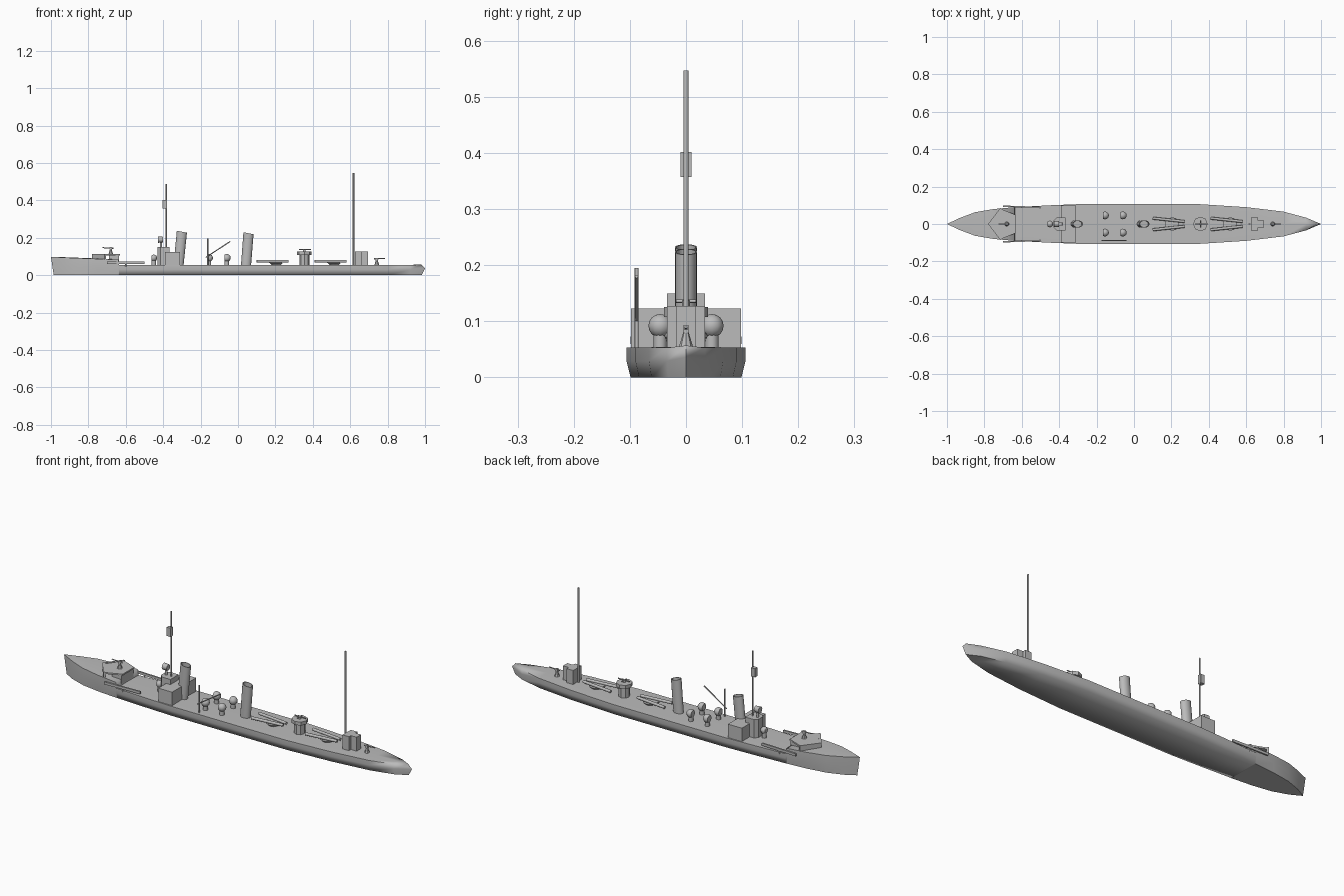
import bpy, bmesh, math
from mathutils import Vector

cube = bpy.data.objects.get("Cube")
if cube:
    bpy.data.objects.remove(cube, do_unlink=True)

grey = bpy.data.materials.new("naval_grey")
grey.use_nodes = True
colour = (0.5, 0.5, 0.5, 1)
grey.diffuse_color = colour
grey.node_tree.nodes["Principled BSDF"].inputs["Base Color"].default_value = colour

DECK = 0.053


def finish(name, bm, smooth=None):
    bmesh.ops.recalc_face_normals(bm, faces=bm.faces)
    me = bpy.data.meshes.new(name)
    bm.to_mesh(me)
    bm.free()
    ob = bpy.data.objects.new(name, me)
    bpy.context.collection.objects.link(ob)
    me.materials.append(grey)
    if smooth:
        bpy.ops.object.select_all(action='DESELECT')
        ob.select_set(True)
        bpy.context.view_layer.objects.active = ob
        bpy.ops.object.shade_smooth_by_angle(angle=math.radians(smooth))
    return ob


def prism(name, outline, z0, z1):
    """Vertical prism from a plan outline."""
    bm = bmesh.new()
    face = bm.faces.new([bm.verts.new((x, y, z0)) for x, y in outline])
    up = bmesh.ops.extrude_face_region(bm, geom=[face])["geom"]
    for v in up:
        if isinstance(v, bmesh.types.BMVert):
            v.co.z = z1
    return finish(name, bm)


def box(name, x0, x1, y0, y1, z0, z1):
    return prism(name, [(x0, y0), (x1, y0), (x1, y1), (x0, y1)], z0, z1)


def rod(name, a, b, r, r2=None, sides=10):
    """Straight cylinder or cone between two points."""
    a, b = Vector(a), Vector(b)
    bm = bmesh.new()
    bmesh.ops.create_cone(bm, cap_ends=True, segments=sides, radius1=r,
                          radius2=r if r2 is None else r2, depth=(b - a).length)
    q = Vector((0, 0, 1)).rotation_difference(b - a)
    for v in bm.verts:
        v.co = q @ v.co + (a + b) / 2
    return finish(name, bm, 40)


# Hull: stations of x, half width, deck height
stations = [(-0.93, .033, .094), (-0.85, .063, .091), (-0.75, .08, .087), (-0.64, .09, .083),
            (-0.635, .09, DECK), (-0.45, .1, DECK), (-0.3, .106, DECK), (0.35, .106, DECK),
            (0.6, .09, DECK), (0.8, .066, DECK), (0.92, .034, DECK)]
bm = bmesh.new()
rings = []
for x, w, h in stations:
    section = [(-w * .93, 0), (-w, h * .55), (-w, h), (0, h + .002), (w, h), (w, h * .55), (w * .93, 0)]
    rings.append([bm.verts.new((x, y, z)) for y, z in section])
for r, s in zip(rings, rings[1:]):
    for i in range(7):
        j = (i + 1) % 7
        bm.faces.new((r[i], r[j], s[j], s[i]))
# Stem and stern posts close the ends
for ring, post in ((rings[0], [(-.985, 0), (-.993, .05), (-1, .098)]),
                   (rings[-1], [(.982, 0), (1, .036), (.98, .057)])):
    low, mid, top = [bm.verts.new((x, 0, z)) for x, z in post]
    ends = [low, mid, top, top, top, mid, low]
    for i in range(7):
        j = (i + 1) % 7
        corners = [ring[i], ring[j], ends[j]]
        if ends[i] != ends[j]:
            corners.append(ends[i])
        bm.faces.new(corners)
finish("hull", bm, 80)

# Forecastle gun platform with its bulkhead and breakwater
prism("bow_gun_platform", [(-.77, 0), (-.71, -.08), (-.63, -.048), (-.63, .048), (-.71, .08)], .104, .112)
box("forecastle_bulkhead", -.69, -.635, -.05, .05, .06, .105)
for s, side in ((1, "left"), (-1, "right")):
    prism(f"breakwater_{side}", [(-.78, 0), (-.715, s * .085), (-.705, s * .08), (-.765, 0)], .085, .114)
    prism(f"side_rail_{side}", [(-.7, s * .092), (-.5, s * .084), (-.5, s * .092), (-.7, s * .099)], .06, .073)
    rod(f"rail_bracket_{side}", (-.6, s * .09, .045), (-.6, s * .09, .062), .004)


def deck_gun(name, x, z, aim):
    """Light gun on a tapered mount, aim is +1 for aft and -1 for forward."""
    rod(name + "_mount", (x, 0, z), (x, 0, z + .03), .013, .004, 8)
    box(name + "_breech", x - .007, x + .007, -.005, .005, z + .026, z + .04)
    rod(name + "_barrel", (x - aim * .015, 0, z + .034), (x + aim * .045, 0, z + .037), .0035, .0025, 8)


deck_gun("bow_gun", -.68, .11, -1)
deck_gun("stern_gun", .742, DECK, 1)


def cowl_vent(name, x, y, r=.021):
    """Stem with a half-round hood open towards the bow."""
    rod(name + "_stem", (x, y, DECK), (x, y, .09), .012)
    bm = bmesh.new()
    bmesh.ops.create_uvsphere(bm, u_segments=12, v_segments=8, radius=r)
    cut = bmesh.ops.bisect_plane(bm, geom=bm.verts[:] + bm.edges[:] + bm.faces[:],
                                 plane_co=(-.012, 0, 0), plane_no=(-1, 0, 0), clear_outer=True)
    rim = [e for e in cut["geom_cut"] if isinstance(e, bmesh.types.BMEdge)]
    bmesh.ops.edgeloop_fill(bm, edges=rim)
    bmesh.ops.translate(bm, verts=bm.verts, vec=(x, y, .092))
    finish(name + "_hood", bm, 40)


for i, x in enumerate((-.155, -.06)):
    for s in (-1, 1):
        cowl_vent(f"vent_{i}_{'left' if s > 0 else 'right'}", x, s * .046)
cowl_vent("forward_vent", -.45, 0, .018)

# Bridge tower, wings and searchlight
prism("bridge_tower", [(-.43, -.018), (-.415, -.034), (-.365, -.034), (-.365, .034), (-.415, .034), (-.43, .018)],
      DECK, .15)
box("bridge_wings", -.39, -.31, -.098, .098, DECK - .01, .123)
rod("searchlight_post", (-.412, 0, .15), (-.412, 0, .18), .006)
rod("searchlight", (-.427, 0, .19), (-.4, 0, .19), .017, .015, 12)

# Masts and lookout
rod("foremast", (-.383, 0, .12), (-.383, 0, .487), .004)
rod("mainmast", (.617, 0, DECK), (.617, 0, .547), .0048)
box("lookout", -.404, -.381, -.01, .01, .357, .402)


def funnel(name, x0, x1, z0, z1):
    """Raked oval funnel with a slanted top and a recessed mouth."""
    bm = bmesh.new()
    loops = []
    for x, z, k in ((x0, z0, 1), (x1, z1, 1), (x1, z1, .86), (x1 - .003, z1 - .025, .86)):
        loop = []
        for i in range(16):
            a = math.tau * i / 16
            dx = .027 * k * math.cos(a)
            loop.append(bm.verts.new((x + dx, .02 * k * math.sin(a), z - (dx * .2 if z > .1 else 0))))
        loops.append(loop)
    for p, q in zip(loops, loops[1:]):
        for i in range(16):
            j = (i + 1) % 16
            bm.faces.new((p[i], p[j], q[j], q[i]))
    bm.faces.new(loops[0])
    bm.faces.new(loops[-1])
    finish(name, bm, 40)


funnel("fore_funnel", -.318, -.3, DECK, .232)
funnel("aft_funnel", .043, .056, DECK, .224)

# Boat derrick
rod("derrick_post", (-.162, -.088, DECK), (-.162, -.088, .195), .0035)
rod("derrick_boom", (-.172, -.088, .095), (-.042, -.088, .18), .003)

# Twin torpedo mounts
for i, x in enumerate((.185, .495)):
    rod(f"torpedo_turntable_{i}", (x + .02, 0, DECK), (x + .02, 0, .066), .022, .036, 12)
    for s in (-1, 1):
        rod(f"torpedo_tube_{i}_{'left' if s > 0 else 'right'}",
            (x - .085, s * .031, .074), (x + .085, s * .013, .074), .0075)
    box(f"torpedo_cradle_{i}", x - .02, x + .05, -.018, .018, .064, .071)

# Midship platform with its light gun
rod("midship_pedestal", (.355, 0, DECK), (.355, 0, .11), .027, sides=8)
rod("midship_platform", (.355, 0, .108), (.355, 0, .126), .039, sides=8)
rod("midship_gun_mount", (.355, 0, .126), (.355, 0, .138), .007)
rod("midship_gun_barrel", (.325, 0, .137), (.39, 0, .137), .003)
rod("midship_gun_trunnion", (.355, -.018, .136), (.355, .018, .136), .003)

# After deckhouse
box("after_deckhouse", .625, .662, -.034, .034, DECK, .127)
box("after_deckhouse_annex", .66, .695, -.018, .018, DECK, .127)
